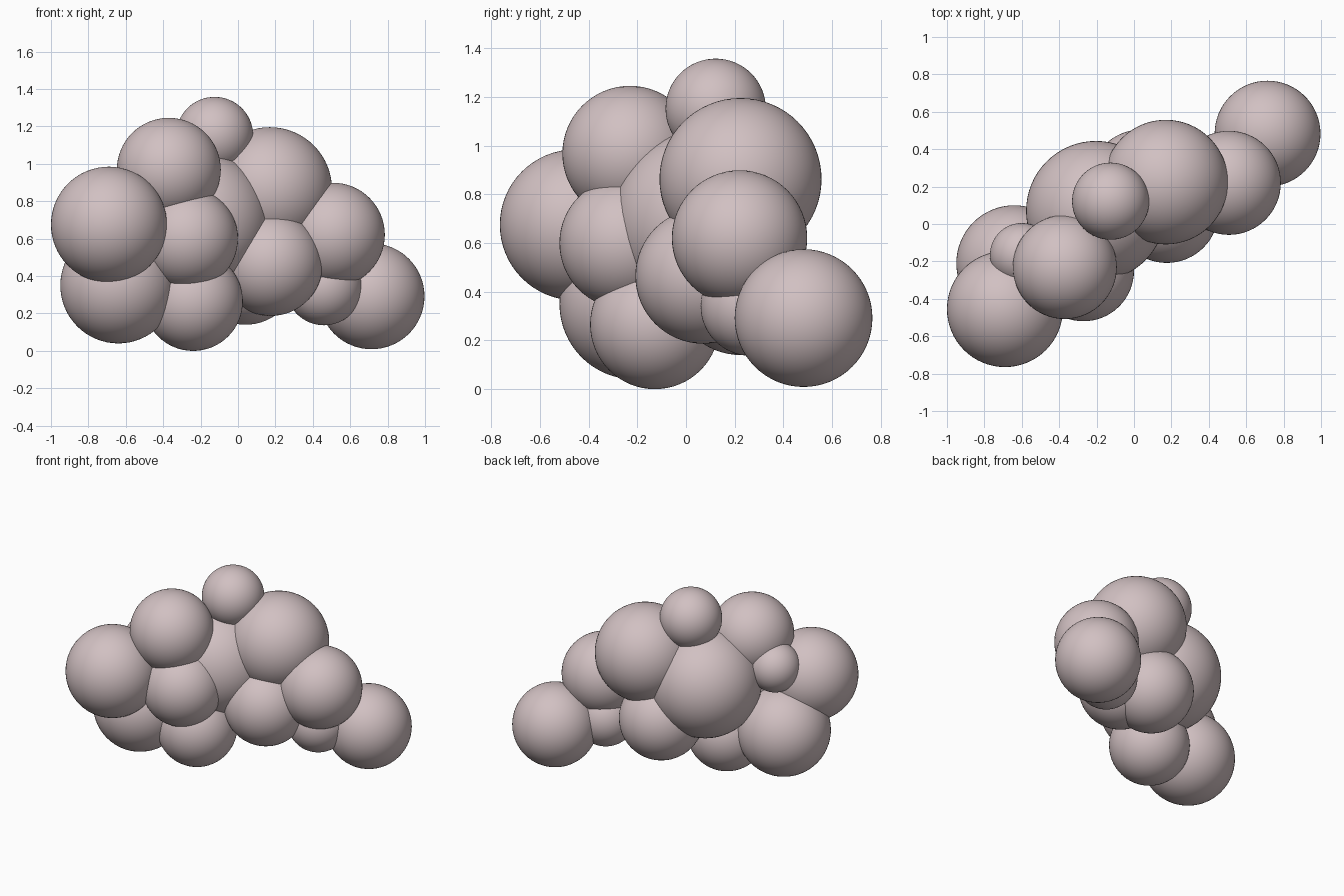
import bpy

if "Cube" in bpy.data.objects:
    bpy.data.objects.remove(bpy.data.objects["Cube"])

# one dusty pink colour for the whole cluster
pink = bpy.data.materials.new("dusty_pink")
pink.diffuse_color = (0.64, 0.53, 0.54, 1.0)
pink.use_nodes = True
pink.node_tree.nodes["Principled BSDF"].inputs["Base Color"].default_value = pink.diffuse_color


def ball(name, x, y, z, r):
    bpy.ops.mesh.primitive_uv_sphere_add(segments=64, ring_count=32,
                                         radius=r, location=(x, y, z))
    ob = bpy.context.object
    ob.name = name
    ob.data.materials.append(pink)
    bpy.ops.object.shade_smooth()


# name, centre x, y, z, radius
BALLS = [
    # left end
    ("left_front_ball", -0.69, -0.455, 0.675, 0.31),
    ("left_lower_ball", -0.64, -0.21, 0.35, 0.31),
    ("left_back_small_ball", -0.60, -0.165, 0.815, 0.17),
    # middle
    ("upper_left_ball", -0.37, -0.23, 0.968, 0.278),
    ("middle_front_ball", -0.27, -0.25, 0.60, 0.27),
    ("middle_base_ball", -0.24, -0.128, 0.266, 0.266),
    ("core_ball", -0.203, 0.07, 0.69, 0.374),
    ("top_small_ball", -0.125, 0.122, 1.152, 0.206),
    # right end
    ("upper_right_ball", 0.17, 0.224, 0.863, 0.333),
    ("right_front_ball", 0.175, 0.07, 0.465, 0.278),
    ("right_back_ball", 0.04, 0.225, 0.42, 0.28),
    ("right_ball", 0.507, 0.22, 0.621, 0.278),
    ("right_small_ball", 0.46, 0.265, 0.342, 0.205),
    ("right_end_ball", 0.714, 0.483, 0.292, 0.283),
]

for b in BALLS:
    ball(*b)
